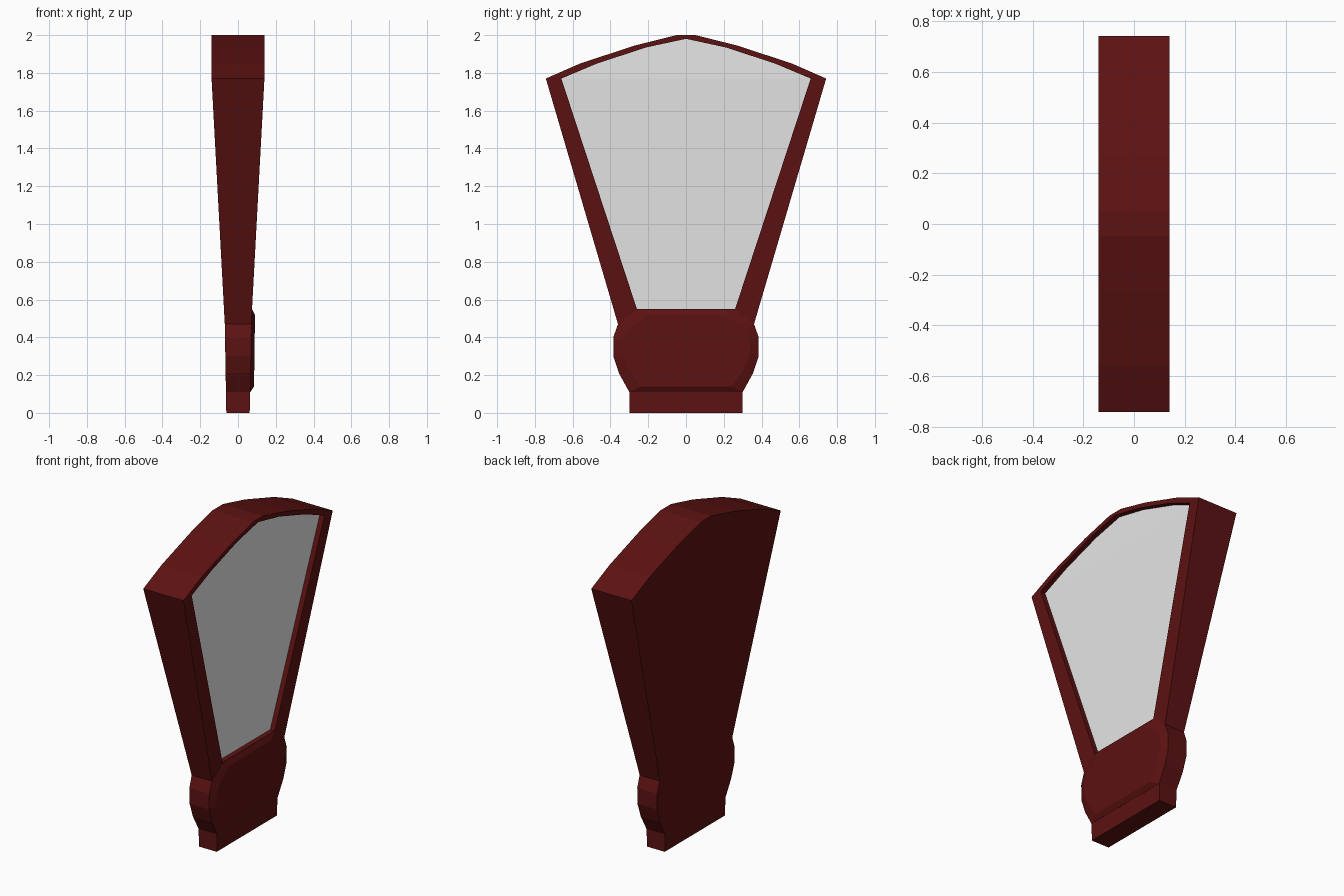
import bpy
import bmesh

cube = bpy.data.objects.get("Cube")
if cube:
    bpy.data.objects.remove(cube, do_unlink=True)


def material(name, rgb, roughness):
    mat = bpy.data.materials.new(name)
    mat.use_nodes = True
    mat.diffuse_color = (*rgb, 1)
    bsdf = mat.node_tree.nodes["Principled BSDF"]
    bsdf.inputs["Base Color"].default_value = (*rgb, 1)
    bsdf.inputs["Roughness"].default_value = roughness
    return mat


red = material("dark red", (0.11, 0.006, 0.006), 0.6)
pale = material("pale panel", (0.8, 0.8, 0.8), 0.5)


def half_depth(z):
    """Half thickness of the case: nearly straight foot, flaring neck, straight top."""
    if z < 0.47:
        return 0.062 + 0.008 * z / 0.47
    return 0.07 + 0.07 * min((z - 0.47) / 1.3, 1)


def bridge(name, loops, mat):
    """Joins equal loops of points in order and caps both ends."""
    bm = bmesh.new()
    rings = [[bm.verts.new(p) for p in loop] for loop in loops]
    for a, b in zip(rings, rings[1:]):
        for i in range(len(a)):
            j = (i + 1) % len(a)
            bm.faces.new((a[i], a[j], b[j], b[i]))
    bm.faces.new(rings[0])
    bm.faces.new(rings[-1])
    bmesh.ops.recalc_face_normals(bm, faces=bm.faces)
    mesh = bpy.data.meshes.new(name)
    bm.to_mesh(mesh)
    bm.free()
    mesh.materials.append(mat)
    obj = bpy.data.objects.new(name, mesh)
    bpy.context.collection.objects.link(obj)
    return obj


def loft(name, profile, back, front, mat):
    """Stacks rectangles; back and front give x at each height."""
    return bridge(name, [[(back(z), -y, z), (front(z), -y, z),
                          (front(z), y, z), (back(z), y, z)]
                         for y, z in profile], mat)


# Half outlines as (y, z)
foot = [(0.30, 0.11), (0.355, 0.21), (0.385, 0.30), (0.385, 0.40), (0.36, 0.47)]
case_profile = [(0.30, 0)] + foot + [(0.742, 1.77), (0.56, 1.85),
                                     (0.27, 1.945), (0.05, 2.0)]
panel_profile = [(0.26, 0.55), (0.66, 1.77), (0.47, 1.85),
                 (0.21, 1.935), (0.002, 1.98)]

# Case with a recess in its +x face
case = loft("case", case_profile, lambda z: -half_depth(z), half_depth, red)
cutter = loft("recess_cutter", panel_profile,
              lambda z: half_depth(z) - 0.038, lambda z: 0.3, red)
cutter.hide_render = True
cutter.hide_set(True)
cutter.display_type = 'WIRE'
recess = case.modifiers.new("recess", 'BOOLEAN')
recess.operation = 'DIFFERENCE'
recess.solver = 'EXACT'
recess.object = cutter

# Pale panel lying in the recess
loft("face_panel", panel_profile, lambda z: half_depth(z) - 0.04,
     lambda z: half_depth(z) - 0.032, pale)


# Raised bevelled plate on the foot
def mirrored(half, depth):
    return ([(depth(z), y, z) for y, z in half]
            + [(depth(z), -y, z) for y, z in reversed(half)])


plate_rim = foot + [(0.26, 0.548)]
plate_top = [(0.24, 0.14), (0.305, 0.23), (0.34, 0.31),
             (0.34, 0.39), (0.315, 0.44), (0.2, 0.517)]
bridge("foot_plate", [mirrored(plate_rim, lambda z: half_depth(z) - 0.01),
                      mirrored(plate_rim, lambda z: half_depth(z) + 0.001),
                      mirrored(plate_top, lambda z: 0.083 + 0.0135 * z)], red)
